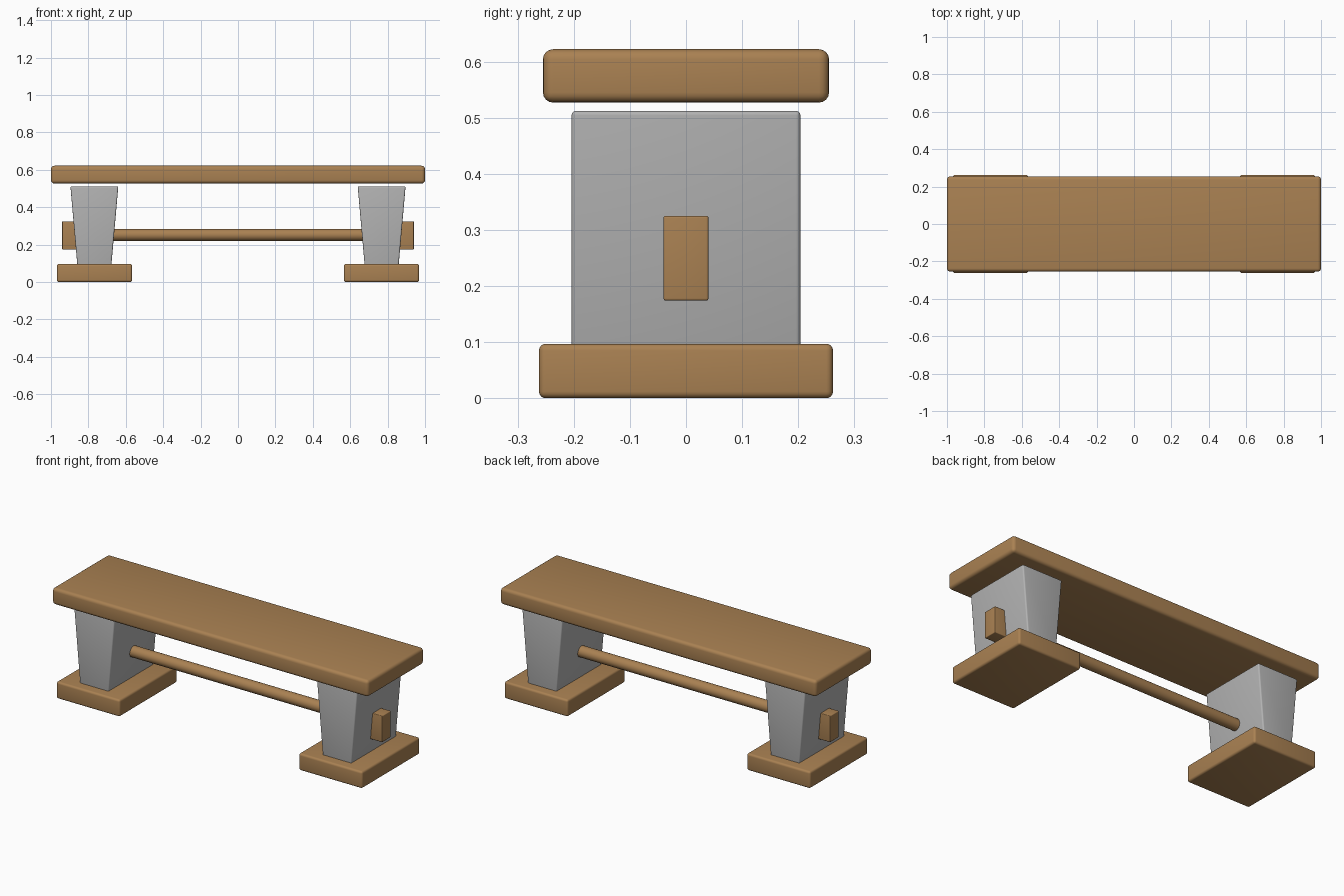
import bpy
import bmesh
import math
from mathutils import Vector

if "Cube" in bpy.data.objects:
    bpy.data.objects.remove(bpy.data.objects["Cube"], do_unlink=True)


def make_material(name, color):
    mat = bpy.data.materials.new(name)
    mat.use_nodes = True
    mat.diffuse_color = color
    mat.node_tree.nodes["Principled BSDF"].inputs["Base Color"].default_value = color
    return mat


wood = make_material("warm wood", (0.40, 0.22, 0.085, 1))
stone = make_material("grey stone", (0.45, 0.45, 0.45, 1))


def finish(bm, name, mat):
    mesh = bpy.data.meshes.new(name)
    bm.to_mesh(mesh)
    bm.free()
    mesh.materials.append(mat)
    obj = bpy.data.objects.new(name, mesh)
    bpy.context.collection.objects.link(obj)
    bpy.ops.object.select_all(action="DESELECT")
    obj.select_set(True)
    bpy.context.view_layer.objects.active = obj
    bpy.ops.object.shade_smooth_by_angle(angle=math.radians(35))
    return obj


def rounded_block(name, low, high, radius, mat, taper=1.0):
    """Box between two corners; taper scales the x width of its bottom."""
    low, high = Vector(low), Vector(high)
    centre, size = (low + high) / 2, high - low
    bm = bmesh.new()
    bmesh.ops.create_cube(bm, size=1)
    for v in bm.verts:
        if v.co.z < 0:
            v.co.x *= taper
        v.co = centre + v.co * size
    bmesh.ops.bevel(bm, geom=bm.edges[:], offset=radius, segments=4,
                    profile=0.5, affect="EDGES")
    return finish(bm, name, mat)


# Seat plank
rounded_block("seat", (-1, -0.255, 0.527), (1, 0.255, 0.622), 0.018, wood)

# Feet, tapered legs and the tenon ends of the stretcher
for side, label in ((1, "left"), (-1, "right")):
    def block(part, x0, x1, y, z0, z1, radius, mat, taper=1.0):
        xs = sorted((side * x0, side * x1))
        rounded_block(f"{label}_{part}", (xs[0], -y, z0), (xs[1], y, z1),
                      radius, mat, taper)

    block("foot", 0.566, 0.968, 0.262, 0, 0.097, 0.012, wood)
    block("leg", 0.64, 0.896, 0.204, 0.09, 0.512, 0.008, stone, 0.71)
    block("tenon", 0.80, 0.94, 0.04, 0.174, 0.325, 0.004, wood)

# Round stretcher bar between the legs
bm = bmesh.new()
bmesh.ops.create_cone(bm, cap_ends=True, segments=32, radius1=0.032,
                      radius2=0.032, depth=1.5)
for v in bm.verts:
    v.co = Vector((v.co.z, v.co.y, 0.252 - v.co.x))
finish(bm, "stretcher", wood)
